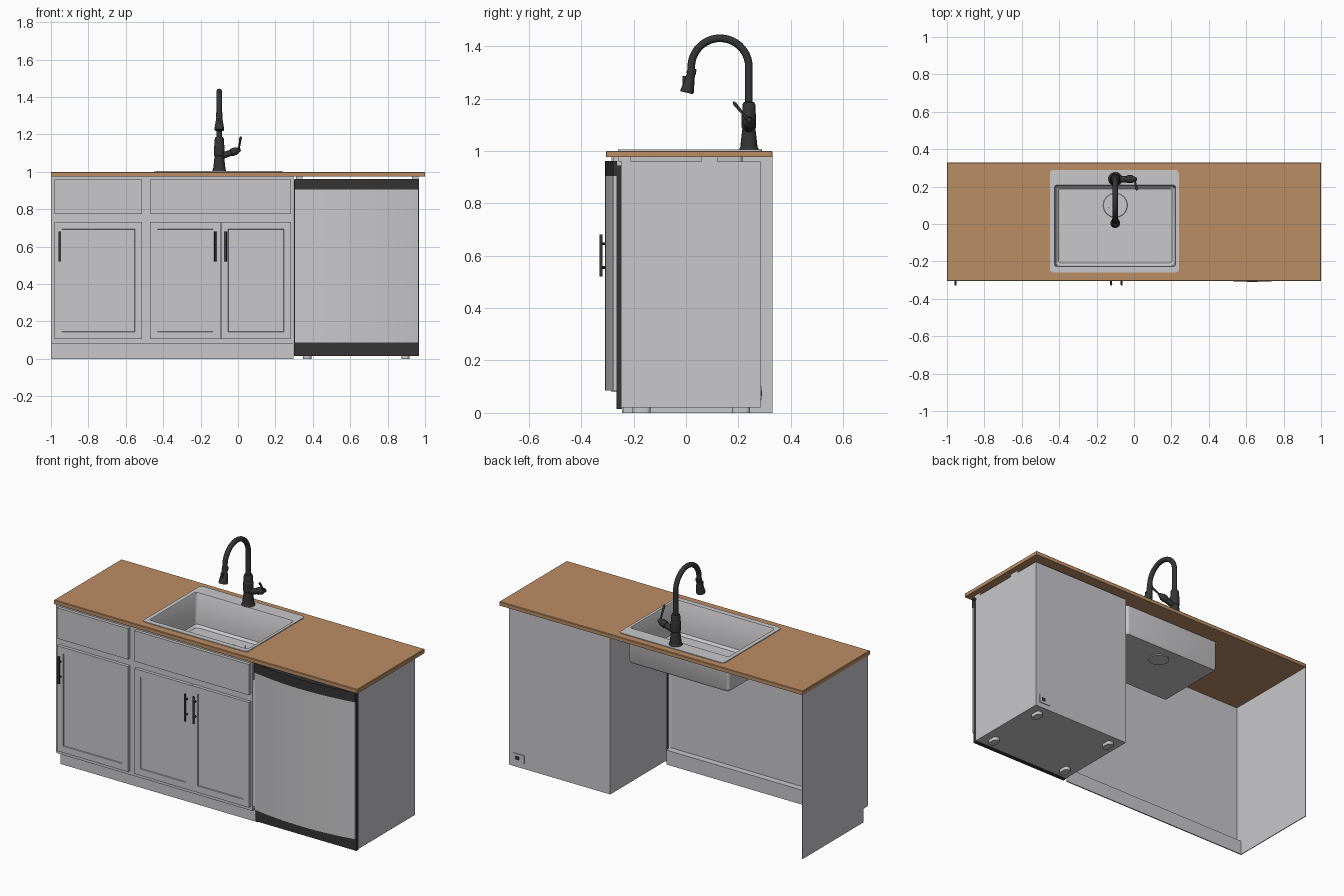
import bpy, bmesh, math
from mathutils import Vector

if "Cube" in bpy.data.objects:
    bpy.data.objects.remove(bpy.data.objects["Cube"])


def mat(name, c):
    m = bpy.data.materials.new(name)
    m.diffuse_color = (*c, 1)
    m.use_nodes = True
    m.node_tree.nodes["Principled BSDF"].inputs["Base Color"].default_value = m.diffuse_color
    return m


GREY = mat("light_grey", (0.58, 0.58, 0.595))
WOOD = mat("wood", (0.50, 0.27, 0.13))
DARK = mat("charcoal", (0.035, 0.035, 0.035))


def finish(name, bm, m):
    bmesh.ops.recalc_face_normals(bm, faces=bm.faces)
    me = bpy.data.meshes.new(name)
    bm.to_mesh(me)
    bm.free()
    me.materials.append(m)
    for p in me.polygons:
        p.use_smooth = True
    me.set_sharp_from_angle(angle=math.radians(30))
    ob = bpy.data.objects.new(name, me)
    bpy.context.collection.objects.link(ob)
    return ob


def loft(name, loops, m, caps=True, closed=False):
    """Skin equal-length point loops."""
    bm = bmesh.new()
    rows = [[bm.verts.new(p) for p in l] for l in loops]
    n = len(rows[0])
    pairs = list(zip(rows, rows[1:])) + ([(rows[-1], rows[0])] if closed else [])
    for a, b in pairs:
        for i in range(n):
            j = (i + 1) % n
            bm.faces.new((a[i], a[j], b[j], b[i]))
    if caps:
        bm.faces.new(rows[0])
        bm.faces.new(rows[-1])
    return finish(name, bm, m)


def box(name, x0, x1, y0, y1, z0, z1, m, recess=0):
    """Box; with recess > 0 the front gets a sunken panel with that border."""
    bm = bmesh.new()
    bmesh.ops.create_cube(bm, size=1)
    for v in bm.verts:
        v.co = ((x0 + x1) / 2 + v.co.x * (x1 - x0), (y0 + y1) / 2 + v.co.y * (y1 - y0),
                (z0 + z1) / 2 + v.co.z * (z1 - z0))
    if recess:
        bm.normal_update()
        front = min(bm.faces, key=lambda f: f.calc_center_median().y)
        bmesh.ops.inset_region(bm, faces=[front], thickness=recess)
        bmesh.ops.inset_region(bm, faces=[front], thickness=0.002, depth=-0.006)
    return finish(name, bm, m)


def rrect(x0, x1, y0, y1, z, r, n=5):
    """Rounded rectangle loop."""
    pts = []
    for k, (cx, cy) in enumerate([(x1 - r, y1 - r), (x0 + r, y1 - r), (x0 + r, y0 + r), (x1 - r, y0 + r)]):
        for i in range(n):
            a = math.pi / 2 * (k + i / (n - 1))
            pts.append((cx + r * math.cos(a), cy + r * math.sin(a), z))
    return pts


def sweep(name, path, m, ref=(1, 0, 0), n=24):
    """Round tube along (point, radius) stations."""
    P = [Vector(p) for p, _ in path]
    loops = []
    for i, (_, r) in enumerate(path):
        t = (P[min(i + 1, len(P) - 1)] - P[max(i - 1, 0)]).normalized()
        u = t.cross(Vector(ref)).normalized()
        w = t.cross(u)
        loops.append([P[i] + r * (math.cos(2 * math.pi * k / n) * u + math.sin(2 * math.pi * k / n) * w)
                      for k in range(n)])
    return loft(name, loops, m)


# Countertop with sink cut-out
outer = (-1, 1, -0.305, 0.33)
hole = (-0.44, 0.235, -0.24, 0.22)
loft("countertop", [rrect(*outer, 0.976, 0.004), rrect(*outer, 0.997, 0.004),
                    rrect(-0.997, 0.997, -0.302, 0.327, 1.0, 0.003),
                    rrect(*hole, 1.0, 0.01), rrect(*hole, 0.976, 0.01)], WOOD, caps=False, closed=True)

# Sink: outer basin, rim and inner basin in one skin
loft("sink", [rrect(-0.425, 0.222, -0.228, 0.208, 0.797, 0.012),
              rrect(-0.432, 0.229, -0.235, 0.215, 0.81, 0.015),
              rrect(-0.432, 0.229, -0.235, 0.215, 1.0005, 0.015),
              rrect(-0.45, 0.24, -0.26, 0.29, 1.0005, 0.02),
              rrect(-0.45, 0.24, -0.26, 0.29, 1.005, 0.02),
              rrect(-0.425, 0.223, -0.228, 0.208, 1.005, 0.012),
              rrect(-0.422, 0.22, -0.225, 0.205, 1.0, 0.012),
              rrect(-0.418, 0.216, -0.221, 0.201, 0.82, 0.015),
              rrect(-0.405, 0.203, -0.208, 0.188, 0.807, 0.015)], GREY)

# Drain, seen from above and from below
DX, DY = -0.1, 0.1
sweep("drain_ring", [((DX, DY, z), r) for z, r in
                     [(0.806, 0.066), (0.810, 0.063), (0.8101, 0.052), (0.8075, 0.05)]], GREY, n=32)
sweep("drain_outlet", [((DX, DY, z), r) for z, r in
                       [(0.80, 0.06), (0.792, 0.058), (0.7919, 0.05), (0.795, 0.048)]], GREY, n=32)
for i in range(16):
    a = 2 * math.pi * i / 16
    d = Vector((math.cos(a), math.sin(a), 0))
    for side, z in (("top", 0.808), ("bottom", 0.7945)):
        c = Vector((DX, DY, z))
        sweep(f"drain_{side}_bar_{i}", [(c + d * 0.018, 0.0025), (c + d * 0.046, 0.0025)], GREY, (0, 0, 1), 6)
sweep("drain_knob", [((DX, DY, 0.806), 0.014), ((DX, DY, 0.814), 0.012)], GREY)

# Cabinet shell, open at the back and bottom
side = [(-0.285, 0.085), (-0.245, 0.085), (-0.245, 0), (0.33, 0), (0.33, 0.976), (-0.285, 0.976)]
loft("cabinet_left_side", [[(x, y, z) for y, z in side] for x in (-1, -0.995)], GREY)
box("cabinet_front", -0.999, 0.296, -0.285, -0.276, 0.085, 0.976, GREY)
box("cabinet_ledge", -0.999, 0.296, -0.284, -0.238, 0.08, 0.086, GREY)
box("toe_kick", -0.999, 0.296, -0.245, -0.238, 0, 0.082, GREY)

# Drawer fronts and doors
F0, F1 = -0.304, -0.284
box("left_drawer", -0.98, -0.512, F0, F1, 0.775, 0.958, GREY)
box("right_drawer", -0.47, 0.284, F0, F1, 0.775, 0.958, GREY)
for name, x0, x1 in [("left_door", -0.98, -0.512), ("middle_door", -0.47, -0.094), ("right_door", -0.092, 0.284)]:
    box(name, x0, x1, F0, F1, 0.105, 0.732, GREY, recess=0.055)

# Bar handles
for k, x in enumerate((-0.955, -0.122, -0.066)):
    sweep(f"handle_bar_{k}", [((x, -0.324, 0.52), 0.006), ((x, -0.324, 0.68), 0.006)], DARK, n=16)
    for z in (0.555, 0.645):
        sweep(f"handle_post_{k}_{z}", [((x, -0.302, z), 0.005), ((x, -0.324, z), 0.005)], DARK, n=12)

# Dishwasher body and dark front frame
box("dishwasher_body", 0.3, 0.967, -0.246, 0.285, 0.02, 0.96, GREY)
box("dishwasher_frame", 0.3, 0.967, -0.266, -0.245, 0.015, 0.945, DARK)


def bowed(name, x0, x1, z0, z1, m):
    """Door slab with a bowed front."""
    prof = [(x1, -0.264), (x0, -0.264)]
    for i in range(25):
        t = -1 + i / 12
        prof.append(((x0 + x1) / 2 + t * (x1 - x0) / 2, -0.309 + 0.031 * t * t))
    loft(name, [[(x, y, z) for x, y in prof] for z in (z0, z1)], m)


bowed("dishwasher_door", 0.302, 0.965, 0.086, 0.905, GREY)
bowed("dishwasher_control_strip", 0.301, 0.967, 0.905, 0.962, DARK)

# Dishwasher feet, mounting tabs and rear connection plate
for x in (0.37, 0.895):
    for y in (-0.17, 0.21):
        loft(f"dishwasher_foot_{x}_{y}", [rrect(x - 0.022, x + 0.022, y - 0.035, y + 0.035, z, 0.018)
                                          for z in (0, 0.021)], GREY)
for x in (0.33, 0.95):
    box(f"front_tab_{x}", x - 0.02, x + 0.015, -0.26, -0.21, 0.959, 0.976, GREY)
    box(f"rear_tab_{x}", x - 0.02, x + 0.015, 0.06, 0.12, 0.959, 0.976, GREY)
box("rear_plate", 0.865, 0.94, 0.284, 0.289, 0.05, 0.1, GREY)
box("rear_socket", 0.9, 0.925, 0.288, 0.291, 0.065, 0.085, DARK)

# Faucet body
FX, FY = -0.1, 0.24
sweep("faucet_body", [((FX, FY, z), r) for z, r in
                      [(1.004, 0.037), (1.01, 0.036), (1.014, 0.033), (1.06, 0.028), (1.085, 0.025), (1.09, 0.028),
                       (1.14, 0.028), (1.145, 0.025), (1.175, 0.025), (1.185, 0.021), (1.187, 0.015)]], DARK)
# Gooseneck
neck = [((FX, FY, 1.18), 0.0145)]
for i in range(25):
    a = math.radians(192 * i / 24)
    neck.append(((FX, 0.13 + 0.11 * math.cos(a), 1.32 + 0.11 * math.sin(a)), 0.0145))
sweep("faucet_neck", neck, DARK)
# Spray head
h0, h1 = Vector((FX, 0.024, 1.315)), Vector((FX, 0.003, 1.222))
sweep("spray_head", [(h0.lerp(h1, t), r) for t, r in
                     [(0, 0.017), (0.2, 0.018), (0.25, 0.016), (0.35, 0.017), (0.8, 0.024), (0.95, 0.026),
                      (1, 0.024)]], DARK)
box("spray_button", FX - 0.007, FX + 0.007, -0.013, 0.0, 1.25, 1.285, DARK)
# Side valve and lever
v0, v1 = Vector((FX, FY, 1.08)), Vector((0.005, FY, 1.117))
sweep("faucet_valve", [(v0.lerp(v1, t), r) for t, r in
                       [(0, 0.017), (0.6, 0.017), (0.62, 0.021), (0.85, 0.021), (0.92, 0.016), (1, 0.013),
                        (1.08, 0.008)]], DARK, (0, 1, 0))
sweep("faucet_lever", [((0.003, 0.24, 1.112), 0.006), ((0.008, 0.215, 1.145), 0.005),
                       ((0.014, 0.186, 1.18), 0.007), ((0.015, 0.181, 1.187), 0.004)], DARK, n=16)
